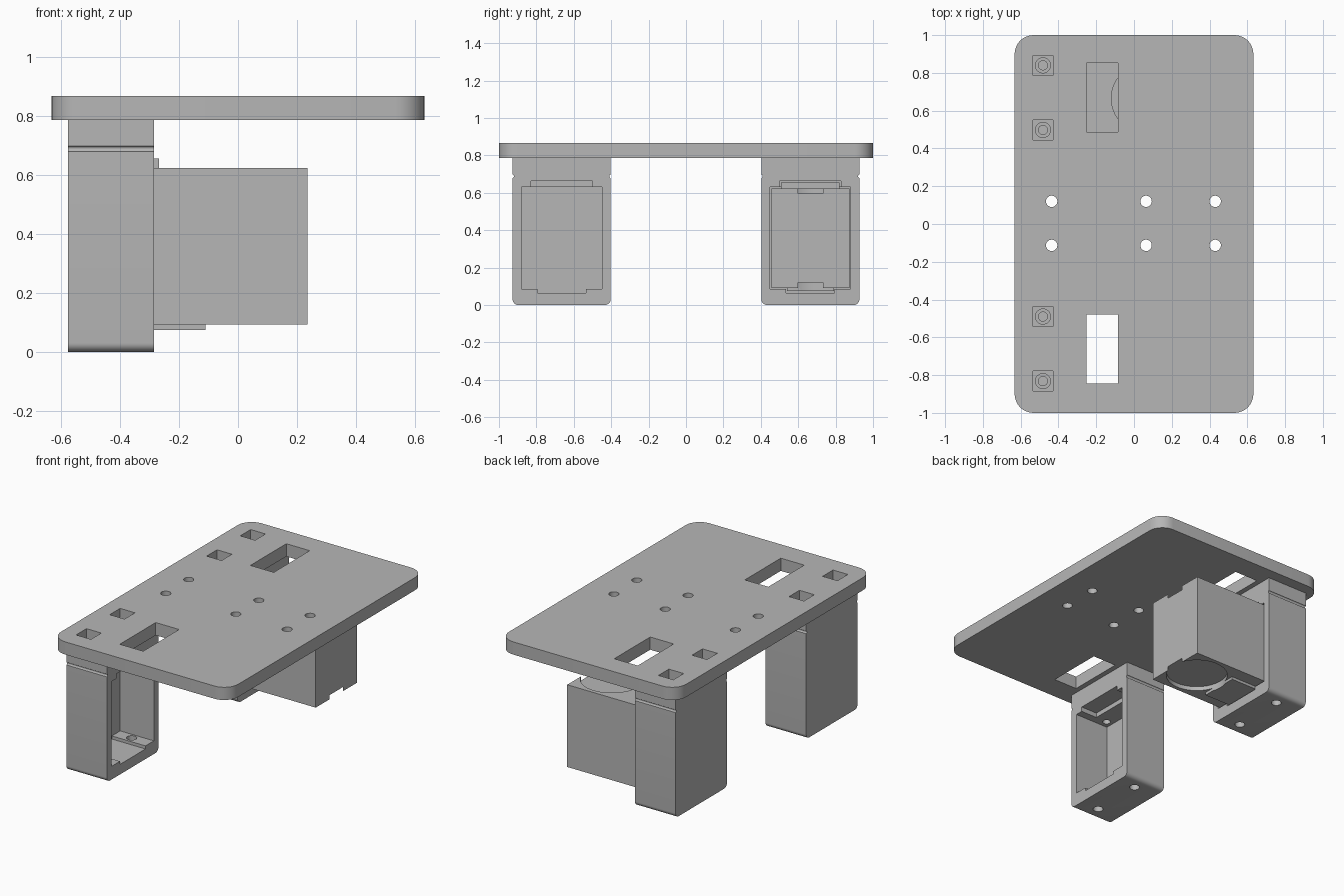
import bpy, bmesh
from mathutils import Vector, Matrix

old = bpy.data.objects.get("Cube")
if old:
    bpy.data.objects.remove(old, do_unlink=True)

grey = bpy.data.materials.new("plain grey")
grey.use_nodes = True
COLOUR = (0.47, 0.47, 0.47, 1)
grey.diffuse_color = COLOUR
grey.node_tree.nodes["Principled BSDF"].inputs["Base Color"].default_value = COLOUR


def finish(bm, name):
    mesh = bpy.data.meshes.new(name)
    bm.to_mesh(mesh)
    bm.free()
    ob = bpy.data.objects.new(name, mesh)
    mesh.materials.append(grey)
    bpy.context.collection.objects.link(ob)
    return ob


def box(name, x, y, z, radius=0, rounded=None):
    """Box from (low, high) ranges; edges passing the rounded test get a radius."""
    bm = bmesh.new()
    bmesh.ops.create_cube(bm, size=1)
    for v in bm.verts:
        v.co = Vector([r[0] if c < 0 else r[1] for c, r in zip(v.co, (x, y, z))])
    if rounded:
        edges = [e for e in bm.edges if rounded(*e.verts)]
        bmesh.ops.bevel(bm, geom=edges, offset=radius, segments=8,
                        profile=0.5, affect='EDGES')
    return finish(bm, name)


def rod(name, centre, radius, length, axis='Z'):
    bm = bmesh.new()
    turn = Matrix.Rotation(1.5707963, 4, 'Y') if axis == 'X' else Matrix()
    bmesh.ops.create_cone(bm, cap_ends=True, segments=48, radius1=radius,
                          radius2=radius, depth=length,
                          matrix=Matrix.Translation(centre) @ turn)
    return finish(bm, name)


def combine(target, tool, operation='DIFFERENCE'):
    mod = target.modifiers.new("shape", 'BOOLEAN')
    mod.operation, mod.solver, mod.object = operation, 'EXACT', tool
    bpy.context.view_layer.objects.active = target
    bpy.ops.object.modifier_apply(modifier=mod.name)
    bpy.data.objects.remove(tool, do_unlink=True)


def around(centre, half):
    return (centre - half, centre + half)


# Main dimensions
TOP, UNDER = 0.867, 0.785
BACK, FACE = -0.575, -0.285
WALL = -0.525
BOLT_X, SCREW_X = -0.482, -0.415
SIDES = (("front", -0.665), ("rear", 0.665))

# Mounting plate with round corners
plate = box("mounting_plate", (-0.632, 0.632), (-1, 1), (UNDER, TOP), 0.1,
            lambda a, b: abs(a.co.z - b.co.z) > 0.01)
for x in (-0.436, 0.064, 0.43):
    for y in (-0.113, 0.12):
        combine(plate, rod("cut", (x, y, TOP), 0.03, 0.4))
for _, c in SIDES:
    bolt_y = c + 0.004
    combine(plate, box("cut", (-0.252, -0.085), around(bolt_y, 0.183), (0.7, 1)))
    for s in (-1, 1):
        combine(plate, box("cut", around(BOLT_X, 0.053),
                           around(bolt_y + s * 0.171, 0.053), (0.7, 1)))

# Hanging brackets, open towards +x
parts = [plate]
for side, c in SIDES:
    bracket = box(side + "_bracket", (BACK, FACE), around(c, 0.262), (0, UNDER), 0.03,
                  lambda a, b: abs(a.co.x - b.co.x) > 0.01 and a.co.z < 0.1)
    combine(bracket, box("cut", (WALL, 0), around(c, 0.215), (0.085, 0.632)))
    combine(bracket, box("cut", (-0.4, 0), around(c, 0.165), (0.5, 0.662)))
    combine(bracket, box("cut", (WALL + 0.001, 0), around(c, 0.13), (0.065, 0.3)))
    for s in (-1, 1):
        # Side grooves, bolt holes from above and screw holes from below
        combine(bracket, rod("cut", (-0.43, c + s * 0.264, 0.688), 0.009, 0.6, 'X'))
        y = c + 0.004 + s * 0.171
        combine(bracket, rod("cut", (BOLT_X, y, 0.8), 0.04, 0.12))
        combine(bracket, rod("cut", (BOLT_X, y, 0.7), 0.024, 0.3))
        combine(bracket, rod("cut", (SCREW_X, y, 0.04), 0.03, 0.2))
    parts.append(bracket)

# Block plugged into the rear bracket, with tabs and shallow round recesses
c = SIDES[1][1]
block = box("plug_block", (WALL + 0.004, 0.235), around(c, 0.209), (0.092, 0.622))
combine(block, box("tab", (-0.395, -0.268), around(c, 0.156), (0.55, 0.655)), 'UNION')
combine(block, box("tab", (-0.515, -0.11), around(c, 0.125), (0.074, 0.2)), 'UNION')
for z in (0.092, 0.622):
    combine(block, rod("cut", (0.064, c, z), 0.184, 0.054))
parts.append(block)

# Smooth rounded surfaces, keep sharp edges
bpy.ops.object.select_all(action='DESELECT')
for ob in parts:
    ob.select_set(True)
bpy.context.view_layer.objects.active = plate
bpy.ops.object.shade_smooth_by_angle()
